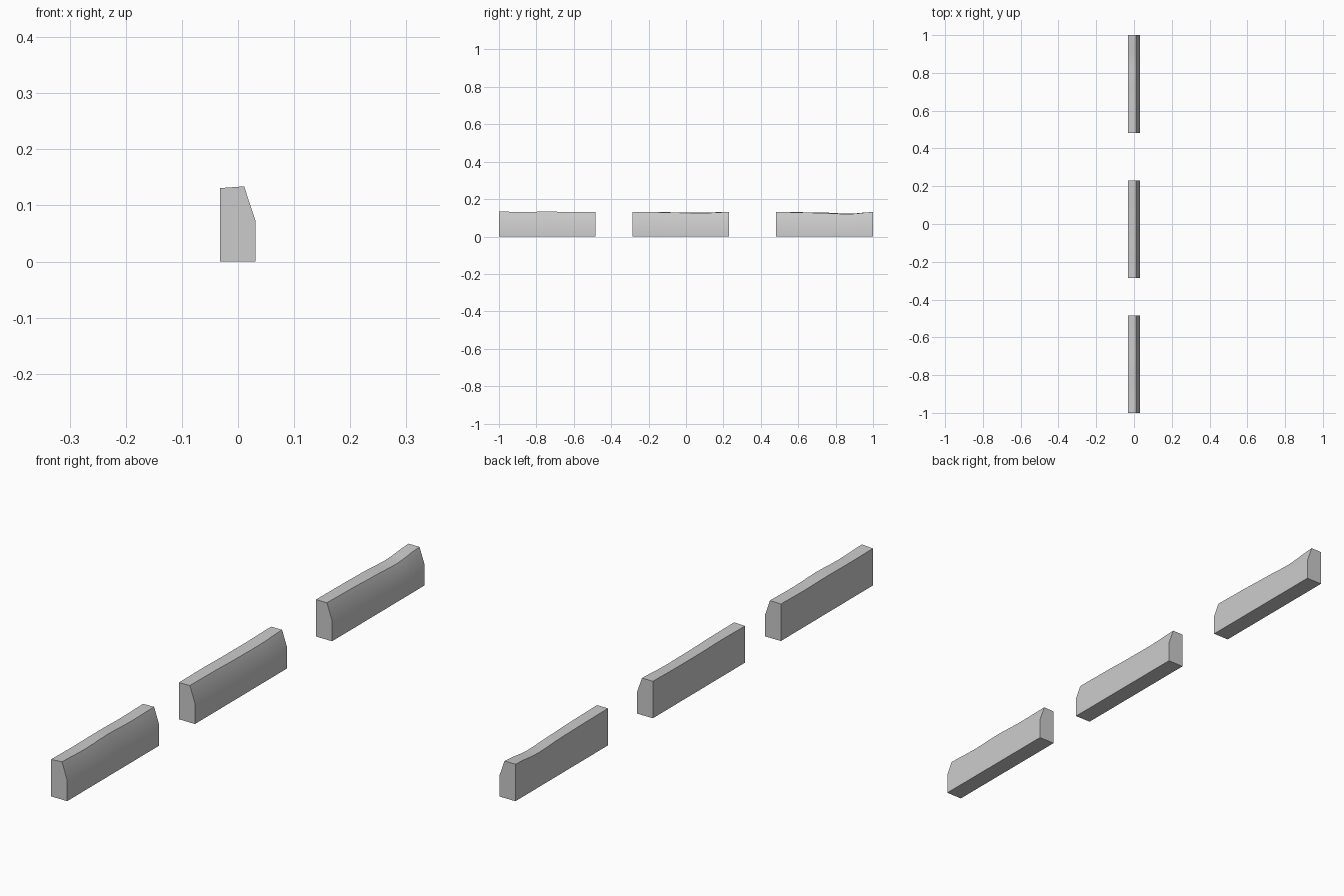
import bpy, bmesh, math

if "Cube" in bpy.data.objects:
    bpy.data.objects.remove(bpy.data.objects["Cube"])

BACK_X, FRONT_X, CHAMFER_X, CHAMFER_Z = -0.032, 0.031, 0.011, 0.073


def smooth_height(heights, t):
    # eased interpolation along the worn top
    f = t * (len(heights) - 1)
    i = min(int(f), len(heights) - 2)
    u = f - i
    u = u * u * (3 - 2 * u)
    return heights[i] * (1 - u) + heights[i + 1] * u


def curb_stone(name, y0, y1, back, front, steps=12):
    bm = bmesh.new()
    rings = []
    for s in range(steps + 1):
        t = s / steps
        y = y0 + (y1 - y0) * t
        profile = [(BACK_X, 0), (FRONT_X, 0), (FRONT_X, CHAMFER_Z),
                   (CHAMFER_X, smooth_height(front, t)),
                   (BACK_X, smooth_height(back, t))]
        rings.append([bm.verts.new((x, y, z)) for x, z in profile])
    for a, b in zip(rings, rings[1:]):
        for k in range(5):
            n = (k + 1) % 5
            bm.faces.new((a[k], a[n], b[n], b[k]))
    bm.faces.new(rings[0])
    bm.faces.new(rings[-1])
    bmesh.ops.recalc_face_normals(bm, faces=bm.faces)
    mesh = bpy.data.meshes.new(name)
    bm.to_mesh(mesh)
    bm.free()
    obj = bpy.data.objects.new(name, mesh)
    bpy.context.collection.objects.link(obj)
    bpy.ops.object.select_all(action='DESELECT')
    obj.select_set(True)
    bpy.context.view_layer.objects.active = obj
    bpy.ops.object.shade_smooth_by_angle(angle=math.radians(35))


# three curb stones with gently worn tops
curb_stone("near_curb_stone", -1.0, -0.485,
           [0.131, 0.130, 0.131, 0.129, 0.131],
           [0.134, 0.130, 0.134, 0.130, 0.132])
curb_stone("middle_curb_stone", -0.285, 0.231,
           [0.130, 0.131, 0.129, 0.129, 0.131],
           [0.131, 0.130, 0.127, 0.126, 0.131])
curb_stone("far_curb_stone", 0.482, 1.0,
           [0.131, 0.130, 0.128, 0.122, 0.131],
           [0.131, 0.129, 0.125, 0.120, 0.131])
